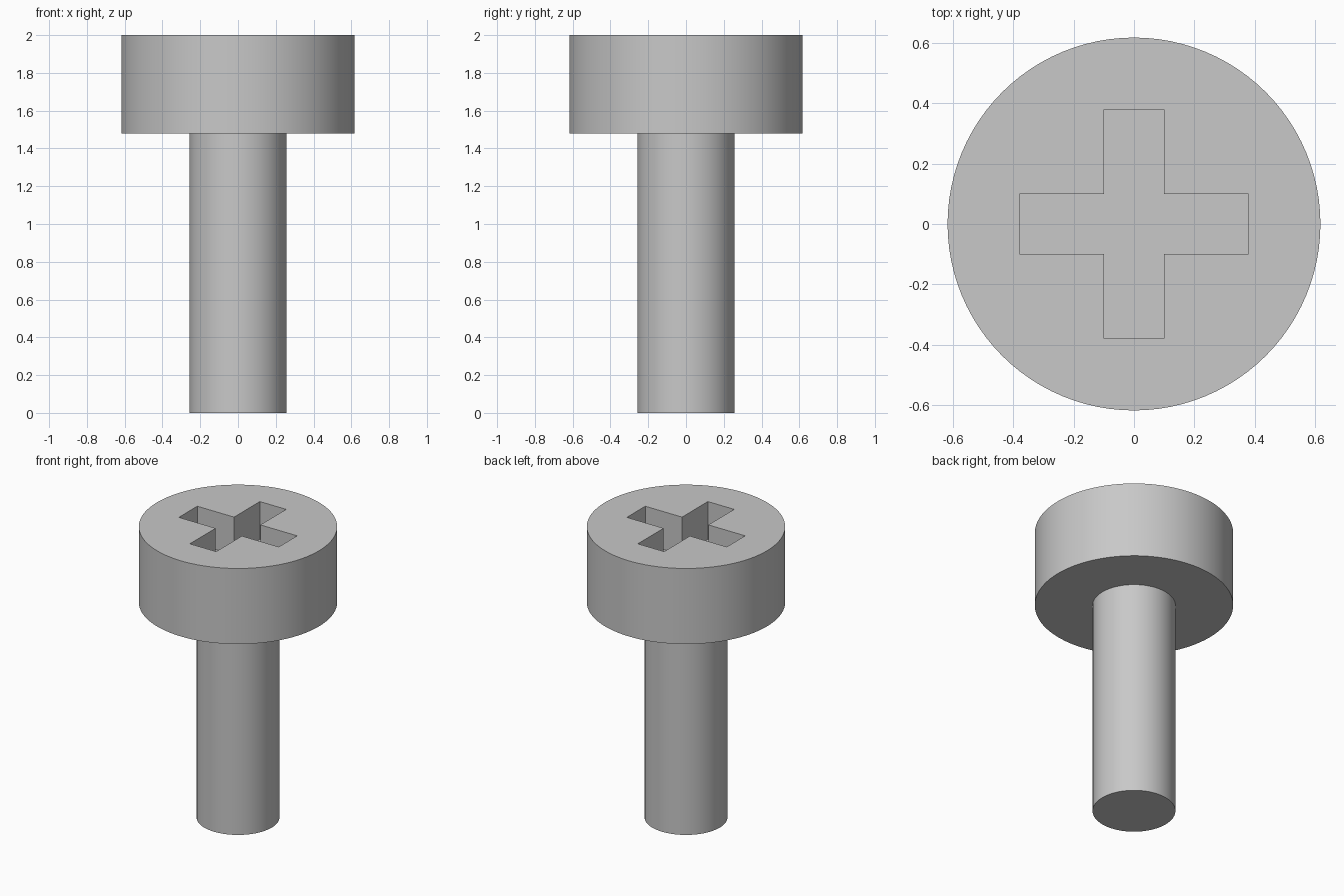
import bpy
import bmesh
import math

HEAD_R, SHAFT_R = 0.618, 0.258
HEAD_BOTTOM, TOP = 1.48, 2.0
SLOT_LONG, SLOT_HALF, SLOT_DEPTH = 0.38, 0.10, 0.26
SEGMENTS = 96

default = bpy.data.objects.get("Cube")
if default:
    bpy.data.objects.remove(default, do_unlink=True)

# Single grey metal
metal = bpy.data.materials.new("grey_metal")
metal.use_nodes = True
grey = (0.58, 0.58, 0.58, 1.0)
metal.diffuse_color = grey
metal.node_tree.nodes["Principled BSDF"].inputs["Base Color"].default_value = grey


def make_object(name, bm):
    bmesh.ops.recalc_face_normals(bm, faces=bm.faces)
    mesh = bpy.data.meshes.new(name)
    bm.to_mesh(mesh)
    bm.free()
    mesh.materials.append(metal)
    obj = bpy.data.objects.new(name, mesh)
    bpy.context.collection.objects.link(obj)
    return obj


# Shaft and head turned from one half profile
profile = [(0, 0), (SHAFT_R, 0), (SHAFT_R, HEAD_BOTTOM),
           (HEAD_R, HEAD_BOTTOM), (HEAD_R, TOP), (0, TOP)]
bm = bmesh.new()
verts = [bm.verts.new((r, 0, z)) for r, z in profile]
edges = [bm.edges.new(pair) for pair in zip(verts, verts[1:])]
bmesh.ops.spin(bm, geom=verts + edges, cent=(0, 0, 0), axis=(0, 0, 1),
               angle=math.tau, steps=SEGMENTS)
bmesh.ops.remove_doubles(bm, verts=bm.verts, dist=0.0001)
screw = make_object("screw_body", bm)

# Cross-shaped cutter: one quarter of the outline, turned four times
bm = bmesh.new()
quarter = [(SLOT_HALF, SLOT_HALF), (SLOT_HALF, SLOT_LONG), (-SLOT_HALF, SLOT_LONG)]
outline = []
for turn in range(4):
    c, s = math.cos(turn * math.pi / 2), math.sin(turn * math.pi / 2)
    outline += [bm.verts.new((c * x - s * y, s * x + c * y, TOP - SLOT_DEPTH))
                for x, y in quarter]
floor = bm.faces.new(outline)
raised = bmesh.ops.extrude_face_region(bm, geom=[floor], use_keep_orig=True)
bmesh.ops.translate(bm, vec=(0, 0, SLOT_DEPTH + 0.2),
                    verts=[g for g in raised["geom"] if isinstance(g, bmesh.types.BMVert)])
cutter = make_object("cross_cutter", bm)
cutter.hide_render = True

# Cut the driver recess into the head
recess = screw.modifiers.new("cross_recess", "BOOLEAN")
recess.operation = "DIFFERENCE"
recess.solver = "EXACT"
recess.object = cutter
for obj in bpy.context.selected_objects:
    obj.select_set(False)
screw.select_set(True)
bpy.context.view_layer.objects.active = screw
bpy.ops.object.modifier_apply(modifier=recess.name)
bpy.data.objects.remove(cutter, do_unlink=True)

# Round walls smooth, rims sharp
bpy.ops.object.shade_smooth_by_angle(angle=math.radians(30))
